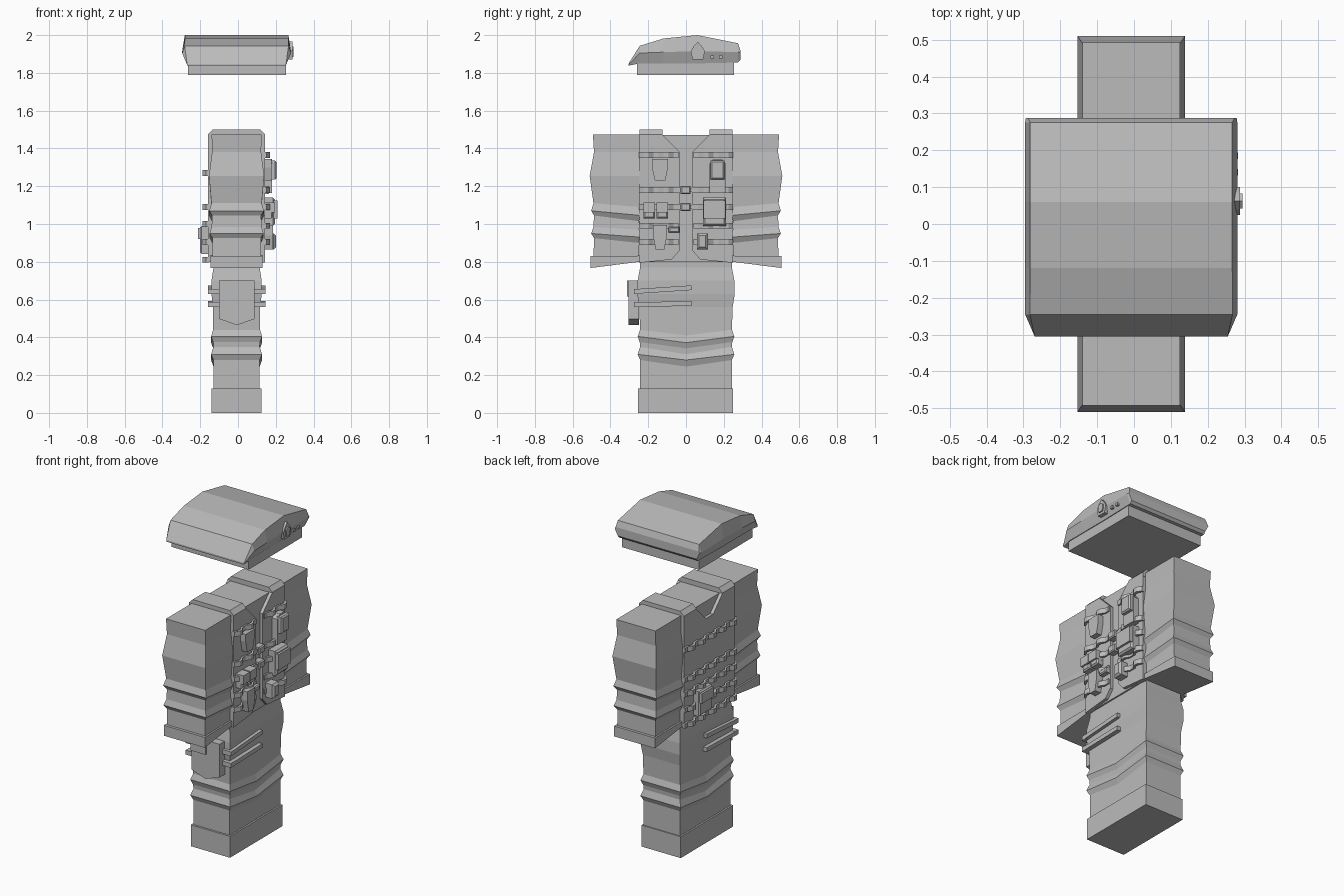
import bpy, bmesh, math

mat = bpy.data.materials.new("plain grey")
mat.diffuse_color = (0.5, 0.5, 0.5, 1)
CX = -0.0075  # the body sits slightly behind centre


def make(name, verts, faces):
    me = bpy.data.meshes.new(name)
    me.from_pydata(verts, [], faces)
    bm = bmesh.new()
    bm.from_mesh(me)
    bmesh.ops.recalc_face_normals(bm, faces=bm.faces)
    bm.to_mesh(me)
    bm.free()
    me.materials.append(mat)
    ob = bpy.data.objects.new(name, me)
    bpy.context.collection.objects.link(ob)
    return ob


def loft(name, rings):
    n = len(rings[0])
    verts = [p for r in rings for p in r]
    faces = [list(range(n)), list(range(len(verts) - n, len(verts)))]
    for i in range(len(rings) - 1):
        for j in range(n):
            k = (j + 1) % n
            faces.append([i * n + j, i * n + k, (i + 1) * n + k, (i + 1) * n + j])
    return make(name, verts, faces)


def box(name, x0, x1, y0, y1, z0, z1):
    return loft(name, [[(x0, y0, z), (x1, y0, z), (x1, y1, z), (x0, y1, z)] for z in (z0, z1)])


def plate_x(name, x0, x1, yz):  # outline seen from the side
    return loft(name, [[(x, y, z) for y, z in yz] for x in (x0, x1)])


def plate_y(name, y0, y1, xz):  # outline seen from the front
    return loft(name, [[(x, y, z) for x, z in xz] for y in (y0, y1)])


def pouch(name, x0, x1, y0, y1, z0, z1, c=0.012):  # box with a chamfered outer face
    s = c if x1 > x0 else -c
    return loft(name, [[(x, a, z0 + d), (x, b, z0 + d), (x, b, z1 - d), (x, a, z1 - d)]
                       for x, a, b, d in ((x0, y0, y1, 0), (x1 - s, y0, y1, 0),
                                          (x1, y0 + c, y1 - c, c))])


# Beret: cross-sections along y (y, bottom, middle, top, half widths)
rings = []
for y, zb, zm, zt, wb, wm, wt in [
        (-0.305, 1.838, 1.842, 1.848, 0.26, 0.262, 0.262),
        (-0.245, 1.85, 1.905, 1.943, 0.265, 0.288, 0.275),
        (-0.12, 1.85, 1.91, 1.982, 0.265, 0.288, 0.274),
        (0.06, 1.85, 1.915, 2.0, 0.265, 0.288, 0.274),
        (0.275, 1.855, 1.91, 1.957, 0.265, 0.288, 0.274),
        (0.288, 1.87, 1.91, 1.92, 0.265, 0.286, 0.28)]:
    rings.append([(CX + s * w, y, z) for s, w, z in
                  ((-1, wb, zb), (1, wb, zb), (1, wm, zm), (1, wt, zt), (-1, wt, zt), (-1, wm, zm))])
loft("beret", rings)
box("beret_band", -0.265, 0.253, -0.26, 0.255, 1.79, 1.86)

# Beret badge and studs
plate_x("beret_badge", 0.262, 0.288, [(0.035, 1.87), (0.09, 1.87), (0.1, 1.915), (0.085, 1.94),
                                     (0.0625, 1.965), (0.04, 1.94), (0.025, 1.915)])
plate_x("badge_centre", 0.28, 0.295, [(0.047, 1.885), (0.078, 1.885), (0.083, 1.925),
                                      (0.0625, 1.94), (0.042, 1.925)])
for y in (0.14, 0.185):
    box("beret_stud", 0.26, 0.282, y - 0.009, y + 0.009, 1.876, 1.892)

# Boots and trousers; folds dip in the middle of each broad side
box("boots", CX - 0.132, CX + 0.132, -0.255, 0.25, 0, 0.13)
rings = []
for ze, zm, hx, hy in [(0.12, 0.12, .122, .243), (0.28, 0.245, .122, .243), (0.31, 0.28, .135, .256),
                       (0.35, 0.31, .122, .243), (0.375, 0.342, .124, .245), (0.405, 0.372, .135, .256),
                       (0.44, 0.41, .124, .243), (0.56, 0.56, .125, .247), (0.63, 0.63, .133, .258),
                       (0.70, 0.70, .133, .256), (0.77, 0.77, .122, .243), (0.82, 0.82, .122, .243)]:
    rings.append([(CX - hx, -hy, ze), (CX + hx, -hy, ze), (CX + hx, 0, zm),
                  (CX + hx, hy, ze), (CX - hx, hy, ze), (CX - hx, 0, zm)])
loft("trousers", rings)

# Thigh straps and holster
for z0, z1 in ((0.63, 0.65), (0.56, 0.567)):
    for name, x0, x1 in (("thigh_strap_right", 0.115, 0.145), ("thigh_strap_left", -0.16, -0.13)):
        plate_x(name, x0, x1, [(-0.275, z0), (0.028, z1), (0.028, z1 + 0.025), (-0.275, z0 + 0.025)])
    box("thigh_strap_front", -0.16, 0.145, -0.275, -0.245, z0, z0 + 0.027)
holster = [(-0.1, 0.497), (-0.005, 0.465), (0.088, 0.497), (0.088, 0.70), (-0.1, 0.70)]
plate_y("holster", -0.305, -0.25, holster)
plate_y("holster_flap", -0.312, -0.30, [(-0.1, 0.615), (0, 0.615), (0, 0.70), (-0.1, 0.70)])

# Sleeves with folds, and cuffs
for s in (-1, 1):
    rings = []
    for zi, zo, hx, yi, yo in [(0.83, 0.81, .128, .25, .49), (0.90, 0.925, .128, .25, .487),
                               (0.93, 0.95, .143, .237, .502), (0.97, 0.985, .132, .248, .49),
                               (1.015, 1.045, .13, .25, .487), (1.045, 1.07, .145, .237, .502),
                               (1.09, 1.11, .133, .246, .49), (1.255, 1.255, .146, .236, .51),
                               (1.38, 1.38, .13, .246, .487), (1.475, 1.475, .132, .246, .493)]:
        rings.append([(CX - hx, s * yi, zi), (CX + hx, s * yi, zi),
                      (CX + hx, s * yo, zo), (CX - hx, s * yo, zo)])
    loft("sleeve", rings)
    plate_x("cuff", CX - 0.138, CX + 0.138, [(s * 0.245, 0.8), (s * 0.506, 0.767),
                                             (s * 0.506, 0.83), (s * 0.245, 0.832)])

# Torso
box("torso", CX - 0.131, CX + 0.131, -0.243, 0.243, 0.80, 1.47)

# Vest: two front panels, one back panel, sides and shoulder straps
for s in (-1, 1):
    plate_x("vest_front_panel", 0.115, 0.143, [(s * y, z) for y, z in (
        (0.246, 0.795), (0.075, 0.812), (0.033, 0.86), (0.033, 1.38), (0.125, 1.472), (0.246, 1.472))])
    plate_y("shoulder_strap", s * 0.125, s * 0.247, [
        (-0.158, 1.45), (0.143, 1.45), (0.143, 1.475), (0.118, 1.5), (-0.133, 1.5), (-0.158, 1.475)])
    box("vest_side", -0.157, 0.142, s * 0.235, s * 0.246, 0.80, 1.28)
plate_x("vest_back_panel", -0.158, -0.13, [
    (-0.246, 0.80), (0.246, 0.80), (0.246, 1.472), (0.125, 1.472), (0.035, 1.38),
    (-0.035, 1.38), (-0.125, 1.472), (-0.246, 1.472)])


# Webbing straps that bulge out in loops between stitches
def webbing(name, x, out, y0, y1, z, loops):
    outer, n = [], loops * 4
    for i in range(n + 1):
        outer.append((x + out * (0.03 if i % 4 in (1, 2) else 0.012), y0 + (y1 - y0) * i / n))
    inner = [(px - out * 0.016, y) for px, y in reversed(outer)]
    loft(name, [[(px, y, zz) for px, y in outer + inner] for zz in (z - 0.015, z + 0.015)])


for z in (1.365, 1.18, 1.09, 0.99, 0.905):
    for s in (-1, 1):
        webbing("front_webbing", 0.14, 1, s * 0.25, s * 0.04, z, 2)
for z in (1.27, 1.09, 1.0, 0.905, 0.81):
    webbing("back_webbing", -0.157, -1, -0.25, 0.25, z, 5)

# Buckles across the front gap
for z in (1.18, 1.09):
    box("buckle_strap", 0.12, 0.15, -0.06, 0.06, z - 0.01, z + 0.01)
    pouch("buckle", 0.12, 0.165, -0.028, 0.024, z - 0.022, z + 0.022, 0.006)

# Gear on the front
plate_x("upper_pouch", 0.14, 0.178, [(-0.165, 1.23), (-0.11, 1.23), (-0.095, 1.30), (-0.095, 1.345),
                                     (-0.18, 1.345), (-0.18, 1.30)])
for y in (-0.225, -0.155):
    pouch("ammo_pouch", 0.14, 0.185, y, y + 0.06, 1.03, 1.115, 0.008)
    box("ammo_flap", 0.14, 0.195, y - 0.001, y + 0.061, 1.06, 1.115)
plate_x("lower_pouch", 0.14, 0.185, [(-0.16, 0.865), (-0.115, 0.865), (-0.1, 0.94), (-0.1, 0.995),
                                     (-0.175, 0.995), (-0.175, 0.94)])
pouch("small_clip", 0.14, 0.175, -0.092, -0.035, 0.955, 0.985, 0.006)
plate_x("radio", 0.14, 0.18, [(0.125, 1.165), (0.21, 1.165), (0.21, 1.32), (0.19, 1.345),
                              (0.145, 1.345), (0.125, 1.32)])
pouch("radio_face", 0.17, 0.205, 0.13, 0.205, 1.235, 1.335, 0.008)
pouch("utility_pouch", 0.14, 0.195, 0.09, 0.212, 0.99, 1.14, 0.01)
box("utility_flap", 0.14, 0.208, 0.092, 0.21, 1.03, 1.125)
pouch("flashlight", 0.14, 0.20, 0.058, 0.116, 0.865, 0.95, 0.012)

# Pouch on the back
pouch("back_pouch", -0.157, -0.20, 0.03, 0.155, 0.84, 0.99, 0.008)
box("back_pouch_flap", -0.212, -0.157, 0.035, 0.15, 0.92, 0.98)
